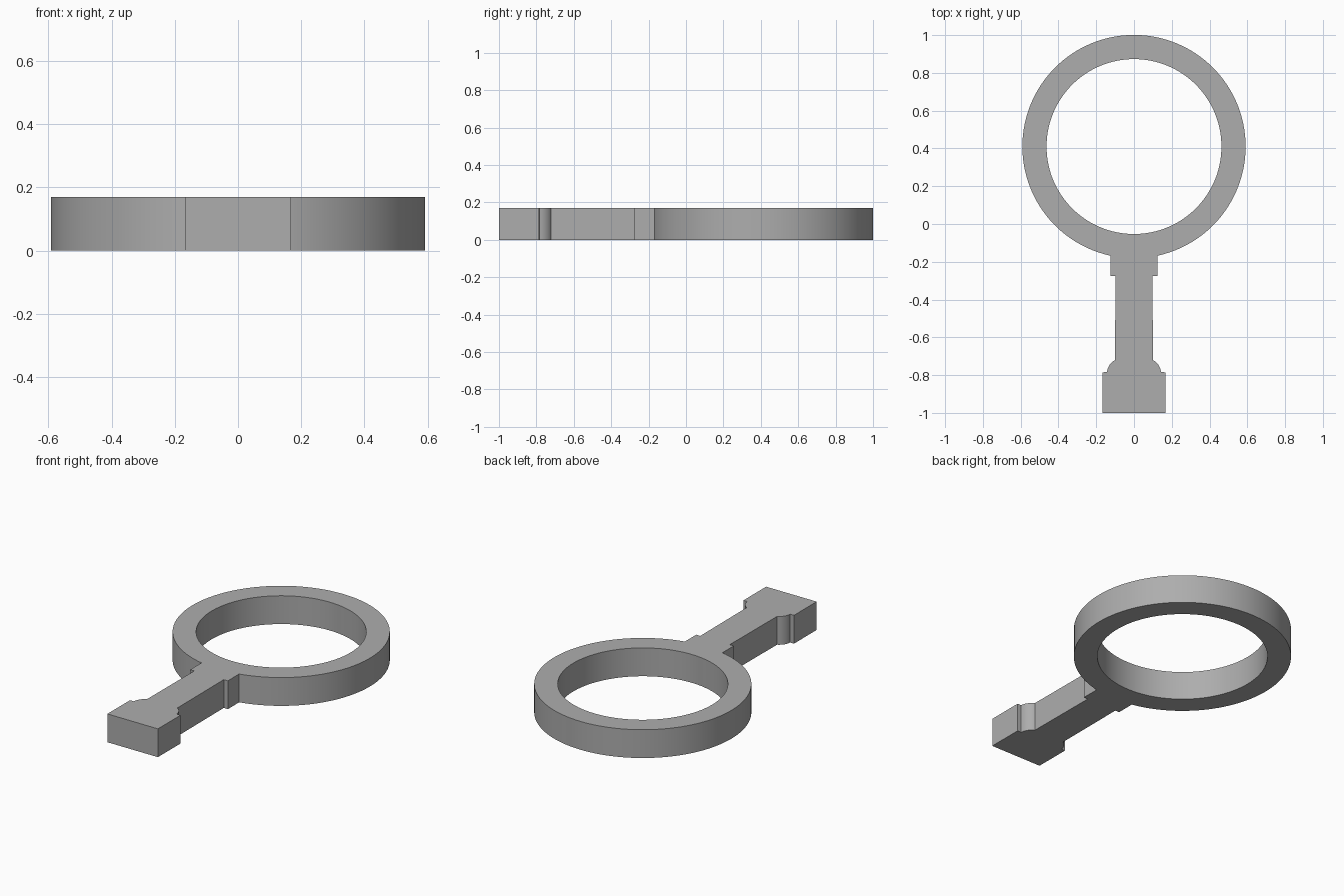
import bpy, bmesh
from math import sin, cos, asin, pi, radians

cube = bpy.data.objects.get("Cube")
if cube:
    bpy.data.objects.remove(cube, do_unlink=True)

THICK = 0.17
CY, R_OUT, R_IN = 0.41, 0.591, 0.463   # ring centre and radii
NECK = 0.125                           # half width of the collar

grey = bpy.data.materials.new("plain grey")
grey.use_nodes = True
grey.diffuse_color = (0.42, 0.42, 0.42, 1)
grey.node_tree.nodes["Principled BSDF"].inputs["Base Color"].default_value = (0.42, 0.42, 0.42, 1)


def arc(cx, cy, r, a0, a1, n):
    return [(cx + r * cos(a0 + (a1 - a0) * i / n), cy + r * sin(a0 + (a1 - a0) * i / n))
            for i in range(n + 1)]


# Right half of the handle: collar, shaft, rounded shoulder, butt
shoulder = arc(0.065, -0.79, 0.078, radians(63), radians(4), 8)
half = [(NECK, -0.275), (0.098, -0.275)] + shoulder + [(0.168, -0.785), (0.168, -1.0)]

# Outer outline: ring arc between the collar corners, then down and up the handle
gap = asin(NECK / R_OUT)
outer = arc(0, CY, R_OUT, -pi / 2 + gap, 1.5 * pi - gap, 120)
outer += [(-x, y) for x, y in half] + half[::-1]
inner = arc(0, CY, R_IN, 0, 2 * pi, 128)[:-1]

# Fill between the two outlines and extrude to full thickness
bm = bmesh.new()
for loop in (outer, inner):
    vs = [bm.verts.new((x, y, 0)) for x, y in loop]
    for i, v in enumerate(vs):
        bm.edges.new((vs[i - 1], v))
bmesh.ops.triangle_fill(bm, edges=bm.edges[:], use_beauty=True)
ext = bmesh.ops.extrude_face_region(bm, geom=bm.faces[:], use_keep_orig=True)
bmesh.ops.translate(bm, vec=(0, 0, THICK),
                    verts=[g for g in ext["geom"] if isinstance(g, bmesh.types.BMVert)])
bmesh.ops.recalc_face_normals(bm, faces=bm.faces[:])

mesh = bpy.data.meshes.new("ring_with_handle")
bm.to_mesh(mesh)
bm.free()
mesh.materials.append(grey)
obj = bpy.data.objects.new("ring_with_handle", mesh)
bpy.context.collection.objects.link(obj)

# Smooth curved walls, sharp rims
bpy.context.view_layer.objects.active = obj
obj.select_set(True)
bpy.ops.object.shade_smooth_by_angle(angle=radians(25))
